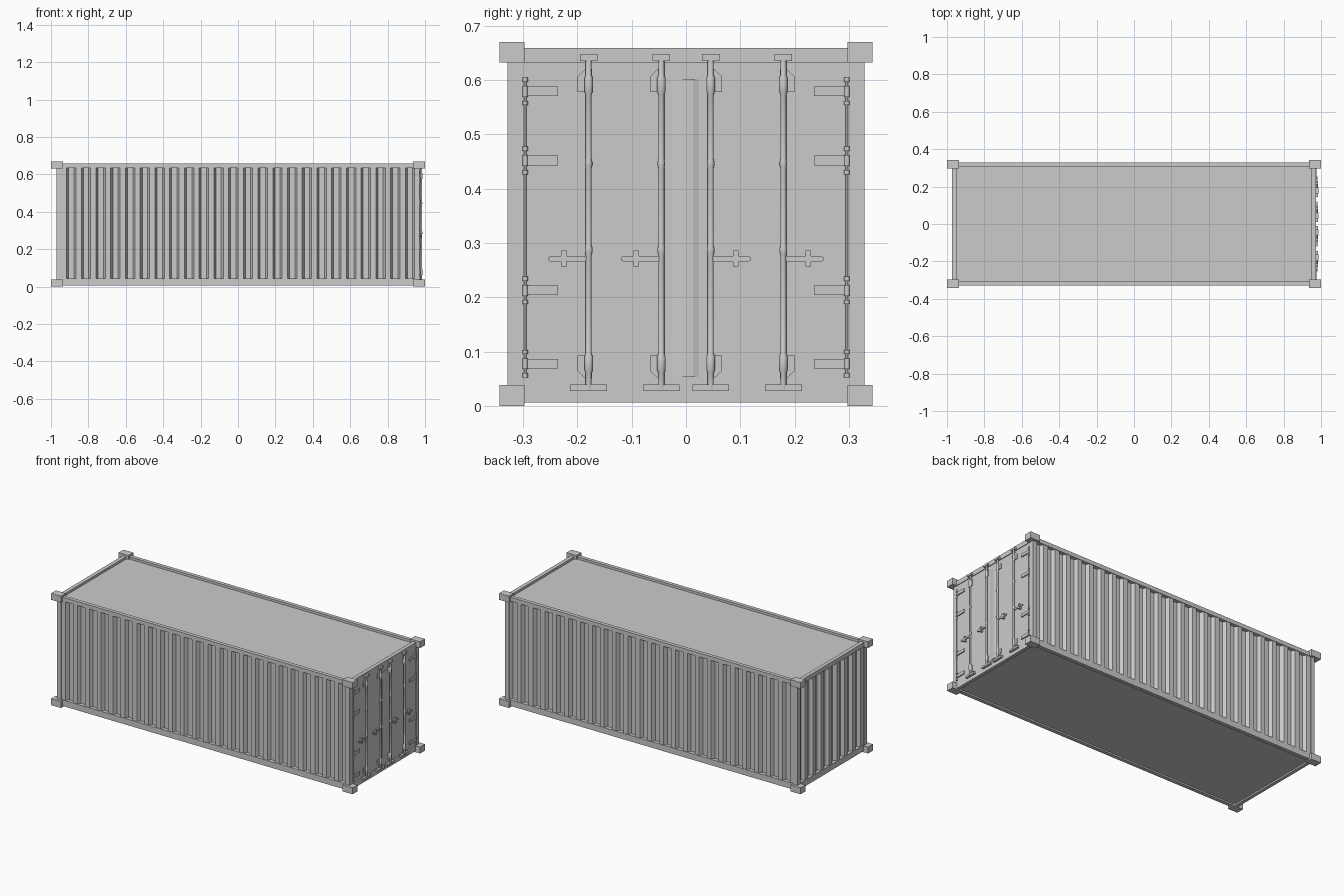
import bpy, bmesh
from math import pi
from mathutils import Matrix, Vector

if "Cube" in bpy.data.objects:
    bpy.data.objects.remove(bpy.data.objects["Cube"])


def finish(name, bm):
    bmesh.ops.recalc_face_normals(bm, faces=bm.faces)
    me = bpy.data.meshes.new(name)
    bm.to_mesh(me)
    bm.free()
    ob = bpy.data.objects.new(name, me)
    bpy.context.collection.objects.link(ob)
    return ob


def add_box(bm, x, y, z):
    """Box from (min, max) pairs."""
    size = [abs(p[1] - p[0]) for p in (x, y, z)]
    mid = [(p[0] + p[1]) / 2 for p in (x, y, z)]
    m = Matrix.Translation(mid) @ Matrix.Diagonal((*size, 1))
    bmesh.ops.create_cube(bm, size=1, matrix=m)


def add_lathe(bm, x, y, profile, n=12):
    """Upright turned part from (radius, z) pairs."""
    rings = []
    for r, z in profile:
        c = bmesh.ops.create_circle(bm, segments=n, radius=r,
                                    matrix=Matrix.Translation((x, y, z)))
        rings.append(c["verts"])
    for a, b in zip(rings, rings[1:]):
        for i in range(n):
            j = (i + 1) % n
            f = bm.faces.new((a[i], a[j], b[j], b[i]))
            f.smooth = True
    bm.faces.new(rings[0])
    bm.faces.new(rings[-1])


def add_prism(bm, pts, offset):
    """Extrude a flat outline along an offset."""
    f = bm.faces.new([bm.verts.new(p) for p in pts])
    r = bmesh.ops.extrude_face_region(bm, geom=[f])
    vs = [v for v in r["geom"] if isinstance(v, bmesh.types.BMVert)]
    bmesh.ops.translate(bm, verts=vs, vec=Vector(offset))


def corrugated(name, half, count, place, z0=0.035, z1=0.64, depth=0.02):
    """Trapezoid-wave sheet; place(s, d) maps run and depth to (x, y)."""
    bm = bmesh.new()
    pitch = 2 * half / count
    wave = [(0, 0), (0.36, 0), (0.5, depth), (0.86, depth)]
    line = [(-half + (i + t) * pitch, d) for i in range(count) for t, d in wave]
    line.append((half, 0))
    cols = [[bm.verts.new((*place(s, d), z)) for z in (z0, z1)] for s, d in line]
    for a, b in zip(cols, cols[1:]):
        bm.faces.new((a[0], b[0], b[1], a[1]))
    return finish(name, bm)


ENDS = (-1, 1)

# corner castings
bm = bmesh.new()
for sx in ENDS:
    for sy in ENDS:
        for z in ((0, 0.039), (0.632, 0.67)):
            add_box(bm, (sx * 0.935, sx), (sy * 0.297, sy * 0.343), z)
finish("corner_castings", bm)

# corner posts
bm = bmesh.new()
for sx in ENDS:
    for sy in ENDS:
        add_box(bm, (sx * 0.943, sx * 0.97), (sy * 0.299, sy * 0.328), (0.03, 0.64))
finish("corner_posts", bm)

# long side rails and cross rails
bm = bmesh.new()
for sy in ENDS:
    for z in ((0.007, 0.043), (0.635, 0.659)):
        add_box(bm, (-0.95, 0.95), (sy * 0.306, sy * 0.328), z)
finish("side_rails", bm)
bm = bmesh.new()
for sx in ENDS:
    for z in ((0.007, 0.043), (0.632, 0.659)):
        out = 0.973 if z[0] > 0.5 else 0.97
        add_box(bm, (sx * 0.95, sx * out), (-0.31, 0.31), z)
finish("end_rails", bm)

# roof and floor panels
bm = bmesh.new()
add_box(bm, (-0.955, 0.955), (-0.31, 0.31), (0.636, 0.645))
finish("roof_panel", bm)
bm = bmesh.new()
add_box(bm, (-0.955, 0.955), (-0.31, 0.31), (0.016, 0.026))
finish("floor_panel", bm)

# corrugated walls
for sy, name in ((-1, "front_wall"), (1, "back_wall")):
    corrugated(name, 0.945, 24, lambda s, d, k=sy: (s, k * (0.325 - d)))
corrugated("end_wall", 0.3, 8, lambda s, d: (d - 0.967, s))

# doors with the overlap ridge between them
bm = bmesh.new()
add_box(bm, (0.95, 0.969), (-0.3, 0.3), (0.03, 0.635))
finish("doors", bm)
bm = bmesh.new()
ridge = [(0.968, -0.03), (0.972, -0.005), (0.973, 0.013), (0.968, 0.027)]
add_prism(bm, [(x, y, 0.054) for x, y in ridge], (0, 0, 0.548))
finish("door_overlap", bm)

# locking rods, each with guides, cam keepers and a handle
RX = 0.979
rods, brackets, handles = bmesh.new(), bmesh.new(), bmesh.new()
for side in ENDS:
    for y0 in (0.0455, 0.179):
        y = side * y0
        prof = [(0.0055, 0.03)]
        for z, h, r in ((0.079, 0.015, 0.008), (0.287, 0.006, 0.007),
                        (0.446, 0.005, 0.0068), (0.591, 0.015, 0.008)):
            prof += [(0.0055, z - h - 0.003), (r, z - h + 0.003),
                     (r, z + h - 0.003), (0.0055, z + h + 0.003)]
        prof.append((0.0055, 0.645))
        add_lathe(rods, RX, y, prof)
        # cam keepers
        add_box(brackets, (0.966, 0.983), (y - 0.034, y + 0.034), (0.028, 0.04))
        add_box(brackets, (0.966, 0.986), (y - 0.016, y + 0.016), (0.635, 0.648))
        # guide plates with one clipped corner
        for z_flat, z_clip, z_tip in ((0.578, 0.606, 0.62), (0.093, 0.065, 0.051)):
            o = side * 0.021
            pts = [(y - side * 0.006, z_flat), (y + o, z_flat), (y + o, z_clip),
                   (y + side * 0.006, z_tip), (y - side * 0.006, z_tip)]
            add_prism(brackets, [(0.967, a, b) for a, b in pts], (0.006, 0, 0))
        # handle with rounded tip and its catch
        tip = [(y, 0.266), (y + side * 0.07, 0.266), (y + side * 0.074, 0.2685),
               (y + side * 0.074, 0.2735), (y + side * 0.07, 0.276), (y, 0.276)]
        add_prism(handles, [(0.977, a, b) for a, b in tip], (0.005, 0, 0))
        c = y + side * 0.046
        add_box(handles, (0.967, 0.984), (c - 0.005, c + 0.005), (0.257, 0.286))
finish("locking_rods", rods)
finish("rod_brackets", brackets)
finish("rod_handles", handles)

# hinges: pin, leaves and knuckles
pins, leaves = bmesh.new(), bmesh.new()
for side in ENDS:
    y = side * 0.296
    add_lathe(pins, 0.973, y, [(0.0022, 0.054), (0.0022, 0.602)], 8)
    for z in (0.078, 0.213, 0.452, 0.579):
        add_box(leaves, (0.966, 0.975), (side * 0.235, y), (z - 0.009, z + 0.009))
        add_lathe(pins, 0.973, y, [(0.005, z - 0.01), (0.005, z + 0.01)], 8)
        for k in ENDS:
            c = z + k * 0.0215
            add_lathe(pins, 0.973, y, [(0.005, c - 0.004), (0.005, c + 0.004)], 8)
finish("hinge_pins", pins)
finish("hinge_leaves", leaves)
